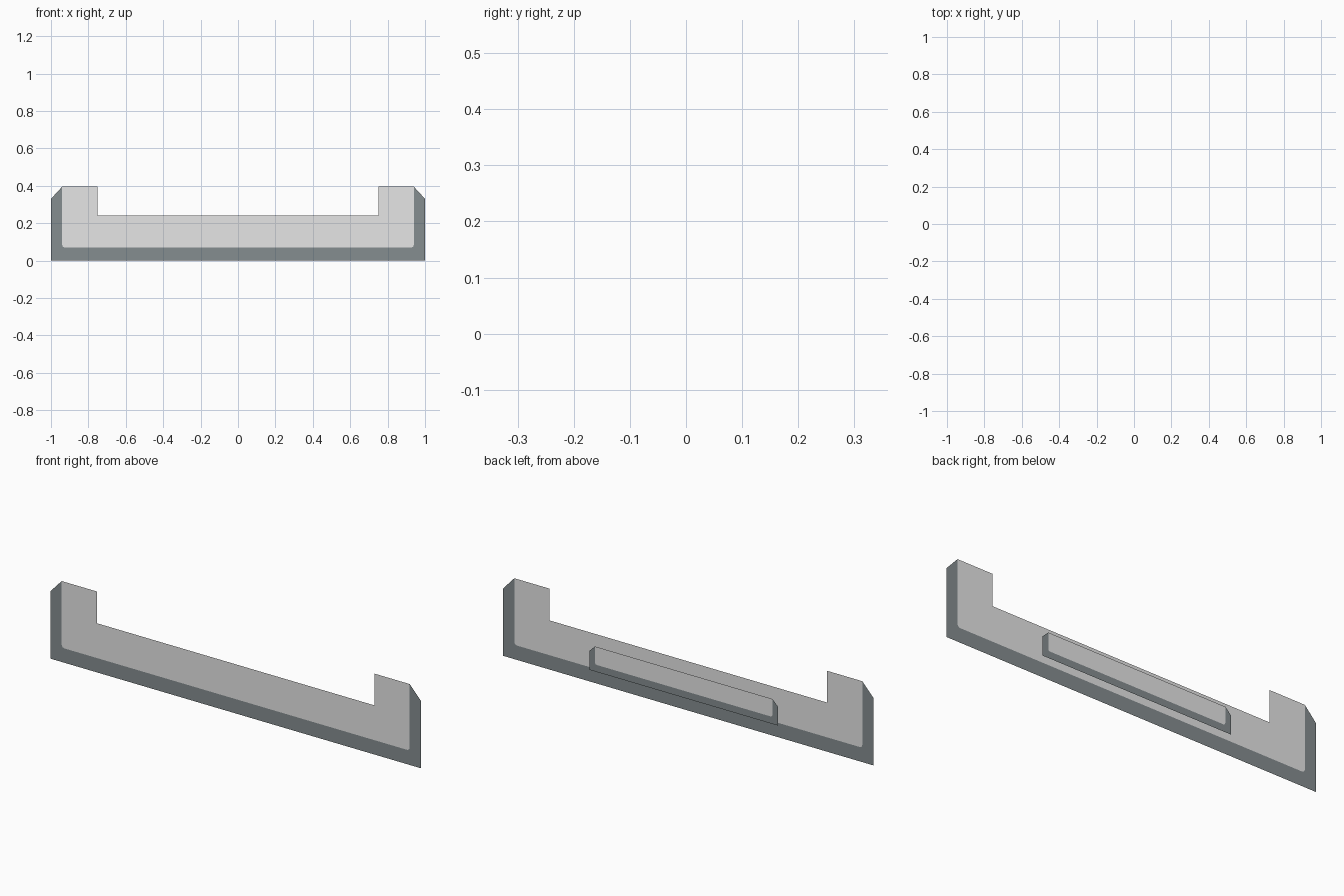
import bpy, bmesh, math

if "Cube" in bpy.data.objects:
    bpy.data.objects.remove(bpy.data.objects["Cube"])


def material(name, rgb):
    m = bpy.data.materials.new(name)
    m.diffuse_color = (*rgb, 1.0)
    m.use_nodes = True
    m.node_tree.nodes["Principled BSDF"].inputs["Base Color"].default_value = m.diffuse_color
    return m


LIGHT = material("light grey", (0.79, 0.79, 0.79))
DARK = material("slate grey", (0.235, 0.27, 0.28))


def mirrored(half):
    """Complete a left-half outline with its mirror on the right."""
    return half + [(-x, z) for x, z in reversed(half)]


def panel(name, y, half, bottom, top, side, chamfer, border, radius,
          notch=None, faces_back=False):
    """Flat sheet: light centre with a dark strip on the bottom and both ends."""
    inner, base = half - side, bottom + border

    # rounded lower left corner of the light centre
    corner = []
    for i in range(6):
        a = math.radians(180 + 18 * i)
        corner.append((-inner + radius + radius * math.cos(a),
                       base + radius + radius * math.sin(a)))
    seam = mirrored([(-inner, top)] + corner)

    # light centre, optionally notched along its top edge
    light = list(seam)
    if notch:
        nx, nz = notch
        light += [(nx, top), (nx, nz), (-nx, nz), (-nx, top)]

    # dark strip: outer edge, then back along the seam
    outer = mirrored([(-half, top - chamfer), (-half, bottom)])
    dark = outer + seam[::-1]

    bm = bmesh.new()
    cache = {}

    def vert(p):
        key = (round(p[0], 5), round(p[1], 5))
        if key not in cache:
            cache[key] = bm.verts.new((key[0], y, key[1]))
        return cache[key]

    for index, outline in enumerate((light, dark)):
        face = bm.faces.new([vert(p) for p in outline])
        face.material_index = index
        face.normal_update()
        if faces_back:
            face.normal_flip()
    bmesh.ops.triangulate(bm, faces=bm.faces[:])

    mesh = bpy.data.meshes.new(name)
    bm.to_mesh(mesh)
    bm.free()
    mesh.materials.append(LIGHT)
    mesh.materials.append(DARK)
    obj = bpy.data.objects.new(name, mesh)
    bpy.context.collection.objects.link(obj)
    return obj


# wide front sheet with raised ends
panel("front_panel", -0.018, 1.0, 0.0, 0.395, 0.06, 0.065, 0.07, 0.015,
      notch=(0.75, 0.24))

# small sheet floating just behind it
panel("rear_panel", 0.018, 0.51, 0.077, 0.199, 0.031, 0.03, 0.034, 0.01,
      faces_back=True)
